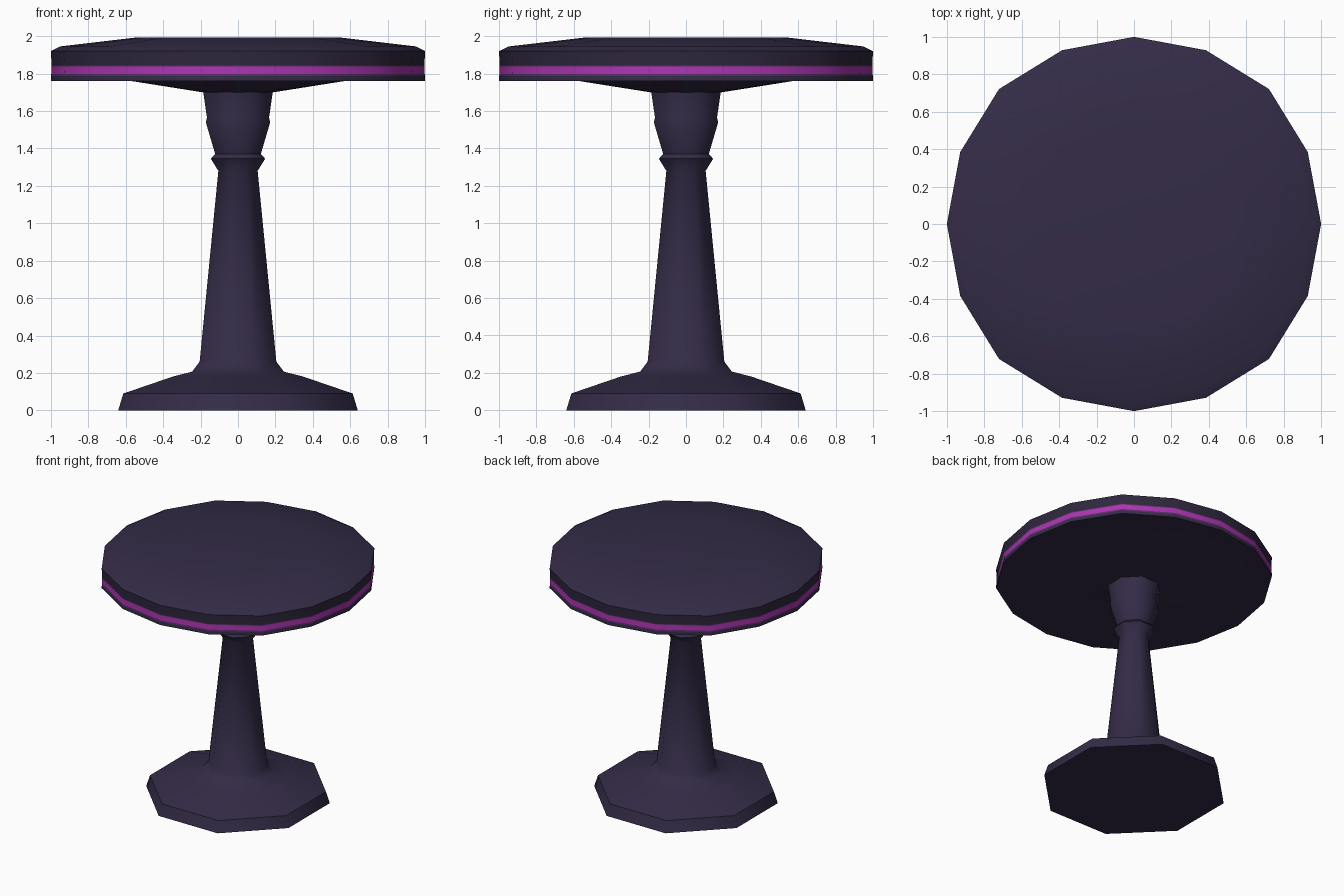
import bpy, bmesh, math

if "Cube" in bpy.data.objects:
    bpy.data.objects.remove(bpy.data.objects["Cube"])

def material(name, rgb):
    m = bpy.data.materials.new(name)
    m.diffuse_color = (*rgb, 1)
    m.use_nodes = True
    m.node_tree.nodes["Principled BSDF"].inputs["Base Color"].default_value = m.diffuse_color
    return m

body = material("dark plum", (0.034, 0.0245, 0.063))
rim = material("deep plum", (0.027, 0.020, 0.046))
glow = material("magenta", (0.40, 0.035, 0.43))
halo = material("dim purple", (0.115, 0.026, 0.15))

def lathe(name, profile, sides, turn, mats, rule=None, bulge=0):
    """Closed faceted solid from (radius, height) rings, listed bottom to top."""
    bm = bmesh.new()
    rings = []
    for r, z in profile:
        ring = []
        for i in range(sides):
            a = turn + i * math.tau / sides
            q = r * (1 + bulge * math.sin(2 * a) ** 4)   # slightly fuller diagonals
            ring.append(bm.verts.new((q * math.cos(a), q * math.sin(a), z)))
        rings.append(ring)
    for a, b in zip(rings, rings[1:]):
        for i in range(sides):
            j = (i + 1) % sides
            bm.faces.new((a[i], a[j], b[j], b[i]))
    bm.faces.new(rings[0][::-1])
    bm.faces.new(rings[-1])
    bm.normal_update()
    if rule:
        for f in bm.faces:
            f.material_index = rule(f)
    me = bpy.data.meshes.new(name)
    bm.to_mesh(me)
    bm.free()
    for m in mats:
        me.materials.append(m)
    ob = bpy.data.objects.new(name, me)
    bpy.context.collection.objects.link(ob)
    bpy.ops.object.select_all(action='DESELECT')
    ob.select_set(True)
    bpy.context.view_layer.objects.active = ob
    bpy.ops.object.shade_smooth_by_angle(angle=math.radians(46))
    return ob

# Octagonal pedestal: foot, tapered column, collar and flared head
# (half-widths across the flats, converted to corner radius)
pedestal = [(0.64, 0), (0.613, 0.09), (0.35, 0.18), (0.245, 0.207), (0.205, 0.26),
            (0.105, 1.28), (0.145, 1.345), (0.122, 1.37), (0.172, 1.54),
            (0.166, 1.565), (0.187, 1.71)]
k = 1 / math.cos(math.pi / 8)
lathe("pedestal", [(r * k, z) for r, z in pedestal], 8, math.pi / 8, [body])

# Sixteen-sided table top with a magenta band and a dim fringe round the rim
def top_colour(f):
    if abs(f.normal.z) > 0.3:
        return 0
    z = f.calc_center_median().z
    if z < 1.785:
        return 0
    if z > 1.845:
        return 1
    return 2 if 1.798 < z < 1.837 else 3

lathe("table_top", [(0.19, 1.70), (0.57, 1.76), (1.0, 1.76), (0.999, 1.786),
                    (0.998, 1.798), (0.996, 1.837), (0.996, 1.844), (1.0, 1.92),
                    (0.95, 1.945), (0.55, 1.992)],
      16, 0, [body, rim, glow, halo], top_colour, 0.02)
